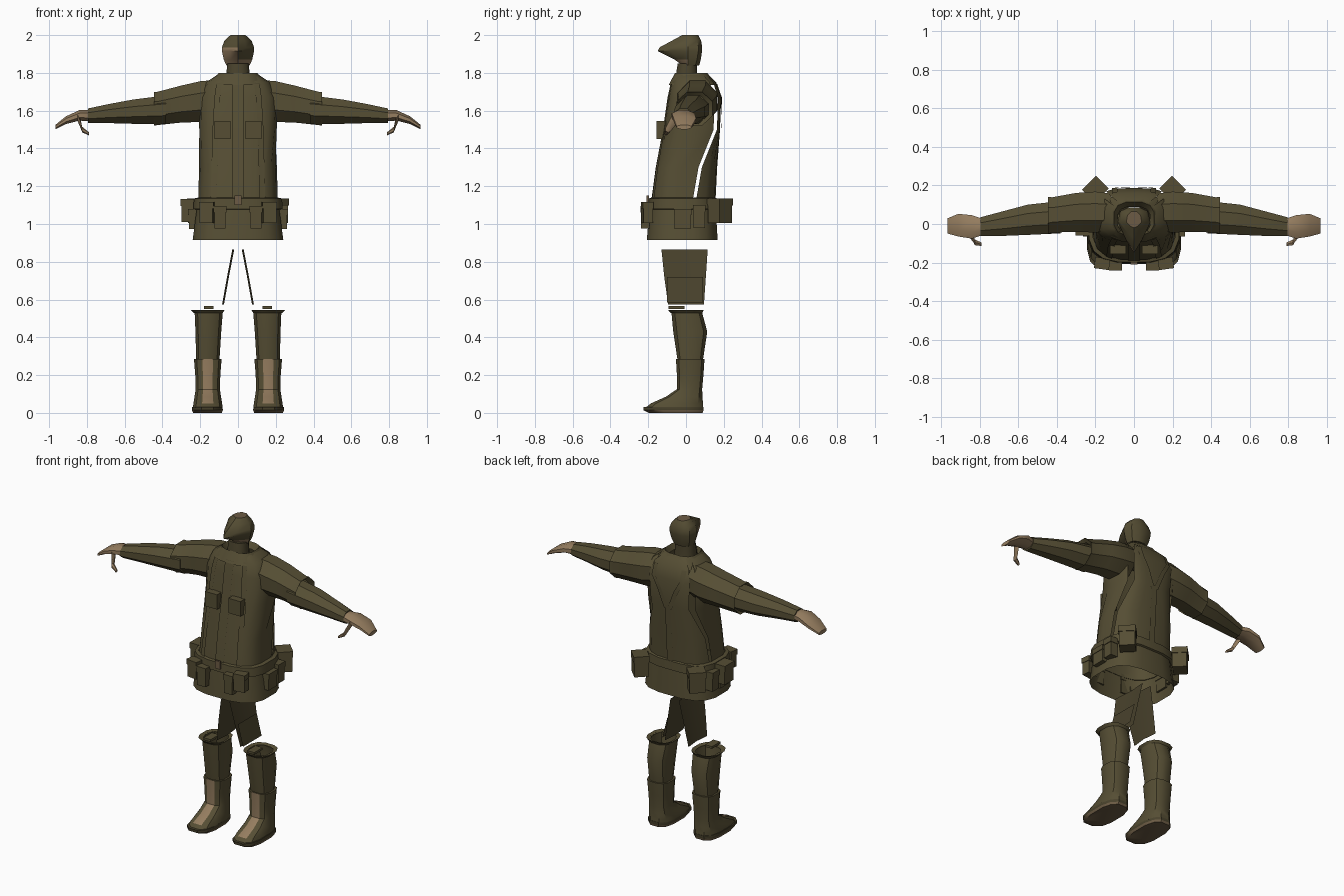
import bpy, bmesh, math
from mathutils import Vector, Matrix

if "Cube" in bpy.data.objects:
    bpy.data.objects.remove(bpy.data.objects["Cube"])


def material(name, rgb):
    m = bpy.data.materials.new(name)
    m.use_nodes = True
    m.diffuse_color = (*rgb, 1)
    m.node_tree.nodes["Principled BSDF"].inputs["Base Color"].default_value = (*rgb, 1)
    return m


OLIVE = material("olive cloth", (.092, .076, .034))
DARK = material("dark olive", (.066, .054, .025))
TAN = material("tan skin", (.30, .205, .115))
BROWN = material("worn brown", (.15, .105, .058))
made = []


def finish(name, bm, mats, rule=None):
    bmesh.ops.recalc_face_normals(bm, faces=bm.faces)
    if rule:
        for f in bm.faces:
            f.material_index = rule(f)
    me = bpy.data.meshes.new(name)
    bm.to_mesh(me)
    bm.free()
    for m in mats:
        me.materials.append(m)
    ob = bpy.data.objects.new(name, me)
    bpy.context.collection.objects.link(ob)
    made.append(ob)
    return ob


def loft(name, rings, mats, closed=True, caps=True, rule=None):
    bm = bmesh.new()
    rows = [[bm.verts.new(p) for p in r] for r in rings]
    n = len(rows[0])
    for a, b in zip(rows, rows[1:]):
        for i in range(n if closed else n - 1):
            j = (i + 1) % n
            bm.faces.new((a[i], a[j], b[j], b[i]))
    if caps:
        bm.faces.new(rows[0])
        bm.faces.new(rows[-1])
    return finish(name, bm, mats, rule)


def spow(v, e):
    return math.copysign(abs(v) ** e, v)


def point(z, hx, yf, yb, a, xc=0, n=3):
    # rounded-box outline; angle 0 is the front middle
    return Vector((xc + hx * spow(math.sin(a), 2 / n),
                   (yf + yb) / 2 - (yb - yf) / 2 * spow(math.cos(a), 2 / n), z))


def ring(z, hx, yf, yb, xc=0, count=12, n=3):
    return [point(z, hx, yf, yb, (i + .5) * math.tau / count, xc, n) for i in range(count)]


def tube_ring(x, y, z, ry, rz, s, count=8):
    return [Vector((s * x, y + ry * math.cos((i + .5) * math.tau / count) * 1.06,
                    z + rz * math.sin((i + .5) * math.tau / count) * 1.06)) for i in range(count)]


def box(name, x, y, z, size, rot=0, mat=OLIVE):
    bm = bmesh.new()
    bmesh.ops.create_cube(bm, size=1)
    bm.transform(Matrix.Translation((x, y, z)) @ Matrix.Rotation(math.radians(rot), 4, 'Z')
                 @ Matrix.Diagonal((*size, 1)))
    return finish(name, bm, [mat])


def pouch(name, x, y, z, size, rot=0):
    box(name, x, y, z, size, rot)
    w, d, h = size
    box(name + "_flap", x, y, z + h * .36, (w + .008, d + .008, h * .3), rot)


# Jacket: front and back shells with a narrow open seam on each side
# rows: height, half width, front, back, seam position
JACKET = [(1.10, .213, -.187, .155, .04), (1.3, .206, -.16, .165, .075),
          (1.5, .205, -.122, .18, .155), (1.67, .21, -.095, .186, .16),
          (1.75, .17, -.078, .16, .135), (1.79, .11, -.06, .12, .1)]


def seam_angle(row, shift):
    z, hx, yf, yb, yg = row
    t = ((yf + yb) / 2 - yg - shift) / ((yb - yf) / 2)
    return math.acos(max(-1, min(1, spow(t, 1.5))))


def shell_row(row, front):
    a = seam_angle(row, -.009 if front else .009)
    lo, hi = (-a, a) if front else (a, math.tau - a)
    k = 12 if front else 8
    return [point(*row[:4], lo + (hi - lo) * i / k) for i in range(k + 1)]


loft("jacket_front", [shell_row(r, True) for r in JACKET], [OLIVE], False, False)
loft("jacket_back", [shell_row(r, False) for r in JACKET], [OLIVE], False, False)


# Harness straps lying on the jacket
def surface(x, z, front):
    for a, b in zip(JACKET, JACKET[1:]):
        if z <= b[0]:
            t = (z - a[0]) / (b[0] - a[0])
            _, hx, yf, yb, _ = [p + (q - p) * t for p, q in zip(a, b)]
            d = (1 - min(1, abs(x) / hx) ** 3) ** (1 / 3) * (yb - yf) / 2 + .007
            return Vector((x, (yf + yb) / 2 + (-d if front else d), z))


def strap(name, path, front, width=.03, mat=OLIVE):
    loft(name, [[surface(x + o * width, z, front) for o in (-.5, .5)] for x, z in path],
         [mat], False, False)


for s, side in ((1, "left"), (-1, "right")):
    strap(side + "_front_strap", [(s * .13, 1.12), (s * .125, 1.3), (s * .12, 1.5),
                                  (s * .11, 1.67), (s * .1, 1.74)], True)
    strap(side + "_back_strap", [(s * .012, 1.48), (s * .06, 1.6), (s * .1, 1.67),
                                 (s * .1, 1.74)], False)
strap("spine_strap", [(0, 1.12), (0, 1.3), (0, 1.5)], False, .04)
strap("jacket_placket", [(0, 1.12), (0, 1.3), (0, 1.5), (0, 1.67), (0, 1.75)], True, .06)

# Collar, neck and head
loft("collar", [ring(1.735, .15, -.095, .165), ring(1.80, .105, -.06, .115),
                ring(1.765, .085, -.05, .09)], [OLIVE], caps=False)
loft("neck", [ring(1.72, .07, -.065, .07, n=2.4), ring(1.79, .064, -.055, .06, n=2.4),
              ring(1.85, .058, -.045, .06, n=2.4)], [DARK])


def head_ring(z, hx, yf, yb):
    half = [(.5 * hx, yf * .55), (hx, .01), (.85 * hx, yb - .02), (.35 * hx, yb)]
    pts = [(0, yf)] + half + [(-x, y) for x, y in reversed(half)]
    return [Vector((x, y, z)) for x, y in pts]


def face_rule(f):
    c = f.calc_center_median()
    if c.z > 1.99:
        return 2
    skin = c.y < 0 and (c.z < 1.89 or (c.z < 1.945 and c.x < 0))
    return 1 if skin else 0


loft("head", [head_ring(1.84, .062, -.02, .07), head_ring(1.87, .075, -.06, .078),
              head_ring(1.915, .085, -.15, .085), head_ring(1.935, .085, -.14, .086),
              head_ring(1.97, .072, -.075, .08), head_ring(2.0, .04, -.02, .065)],
     [OLIVE, TAN, BROWN], rule=face_rule)

# Jacket skirt, belt and buckle
loft("jacket_skirt", [ring(1.12, .215, -.19, .157, count=16), ring(1.03, .228, -.2, .163, count=16),
                      ring(.915, .243, -.21, .17, count=16)], [OLIVE], caps=False)
loft("belt", [ring(1.14, .214, -.185, .155, count=16), ring(1.135, .236, -.2, .167, count=16),
              ring(1.08, .24, -.204, .17, count=16), ring(1.075, .215, -.19, .16, count=16)],
     [OLIVE], caps=False)
box("belt_buckle", 0, -.203, 1.125, (.035, .012, .05), mat=BROWN)

# Pouches on the chest and around the belt
for s, side in ((1, "left"), (-1, "right")):
    box(side + "_chest_pouch", s * .083, -.13, 1.497, (.085, .05, .095))
    pouch(side + "_front_pouch", s * .095, -.215, 1.035, (.06, .045, .12))
    pouch(side + "_hip_front_pouch", s * .165, -.205, 1.06, (.07, .05, .11), s * 8)
    pouch(side + "_rear_pouch", s * .2, .18, 1.07, (.095, .085, .13), s * -45)
    pouch(side + "_side_pouch", s * .24, -.018, 1.025, (.04, .085, .105))
    pouch(side + "_side_rear_pouch", s * .235, .07, 1.04, (.05, .06, .12))
pouch("right_hip_box", -.268, -.01, 1.07, (.064, .09, .12))

BOOT = [(.285, .075, -.055, .1), (.2, .068, -.05, .094), (.125, .066, -.05, .087),
        (.085, .072, -.11, .09), (.05, .078, -.19, .093), (.03, .08, -.215, .095)]


def boot_rule(f):
    c = f.calc_center_median()
    return 1 if abs(abs(c.x) - .16) < .02 and c.y < -.02 and .06 < c.z < .28 else 0


for s, side in ((1, "left"), (-1, "right")):
    # Sleeve with folded cuff, forearm and hand
    loft(side + "_sleeve", [tube_ring(*r, s) for r in (
        (.12, .06, 1.66, .1, .105), (.2, .062, 1.648, .108, .11), (.3, .06, 1.635, .103, .1),
        (.425, .047, 1.612, .093, .09), (.445, .045, 1.61, .098, .092),
        (.425, .04, 1.608, .08, .075))], [OLIVE], caps=False)
    loft(side + "_forearm", [tube_ring(*r, s) for r in (
        (.38, .035, 1.605, .085, .077), (.55, .022, 1.595, .08, .066),
        (.68, .002, 1.585, .065, .052), (.795, -.014, 1.573, .05, .039))], [OLIVE])
    loft(side + "_hand", [tube_ring(*r, s) for r in (
        (.775, -.015, 1.574, .04, .032), (.84, -.015, 1.575, .062, .028),
        (.91, -.006, 1.55, .06, .021), (.967, -.01, 1.513, .04, .012))], [TAN])
    loft(side + "_thumb", [tube_ring(*r, s, 6) for r in (
        (.85, -.05, 1.57, .025, .022), (.832, -.078, 1.525, .018, .02),
        (.825, -.095, 1.50, .016, .014), (.79, -.105, 1.478, .01, .008))], [TAN])

    # Inner thigh panel
    loft(side + "_thigh_panel", [
        [Vector((s * (x + b), y, z)) for y, b in ((yf, .006), (0, -.004), (yb, .006))]
        for x, z, yf, yb in ((.024, .866, -.13, .115), (.052, .72, -.115, .105),
                             (.078, .575, -.095, .095))], [DARK], False, False)

    # Lower leg with flared rim
    loft(side + "_lower_leg", [ring(z, hx, yf, yb, s * xc, n=2.6) for z, xc, hx, yf, yb in (
        (.54, .155, .077, -.08, .085), (.43, .157, .07, -.07, .115),
        (.27, .16, .063, -.045, .09))], [OLIVE], caps=False)
    loft(side + "_leg_rim", [ring(.528, .078, -.082, .088, s * .158, n=2.6),
                             ring(.545, .092, -.098, .097, s * .16, n=2.6),
                             ring(.538, .068, -.07, .075, s * .158, n=2.6)], [OLIVE], caps=False)
    box(side + "_knee_tab", s * .155, -.05, .558, (.05, .085, .014))

    # Boot and sole
    loft(side + "_boot", [ring(*r, s * .16, n=2.8) for r in BOOT], [OLIVE, TAN], rule=boot_rule)
    loft(side + "_boot_sole", [ring(.032, .082, -.23, .097, s * .162, n=2.8),
                               ring(.014, .084, -.228, .097, s * .162, n=2.8),
                               ring(0, .078, -.2, .092, s * .162, n=2.8)], [BROWN, DARK],
         rule=lambda f: 1 if f.calc_center_median().z > .012 else 0)

# Loose outer fold beside the left thigh
loft("left_thigh_fold", [[Vector((x, y, z)) for y in (-.1, 0, .09)]
                         for x, z in ((.07, .72), (.105, .585))], [DARK], False, False)

# Soft shading with sharp folds
bpy.ops.object.select_all(action='DESELECT')
for ob in made:
    ob.select_set(True)
bpy.context.view_layer.objects.active = made[0]
bpy.ops.object.shade_smooth_by_angle(angle=math.radians(35))
